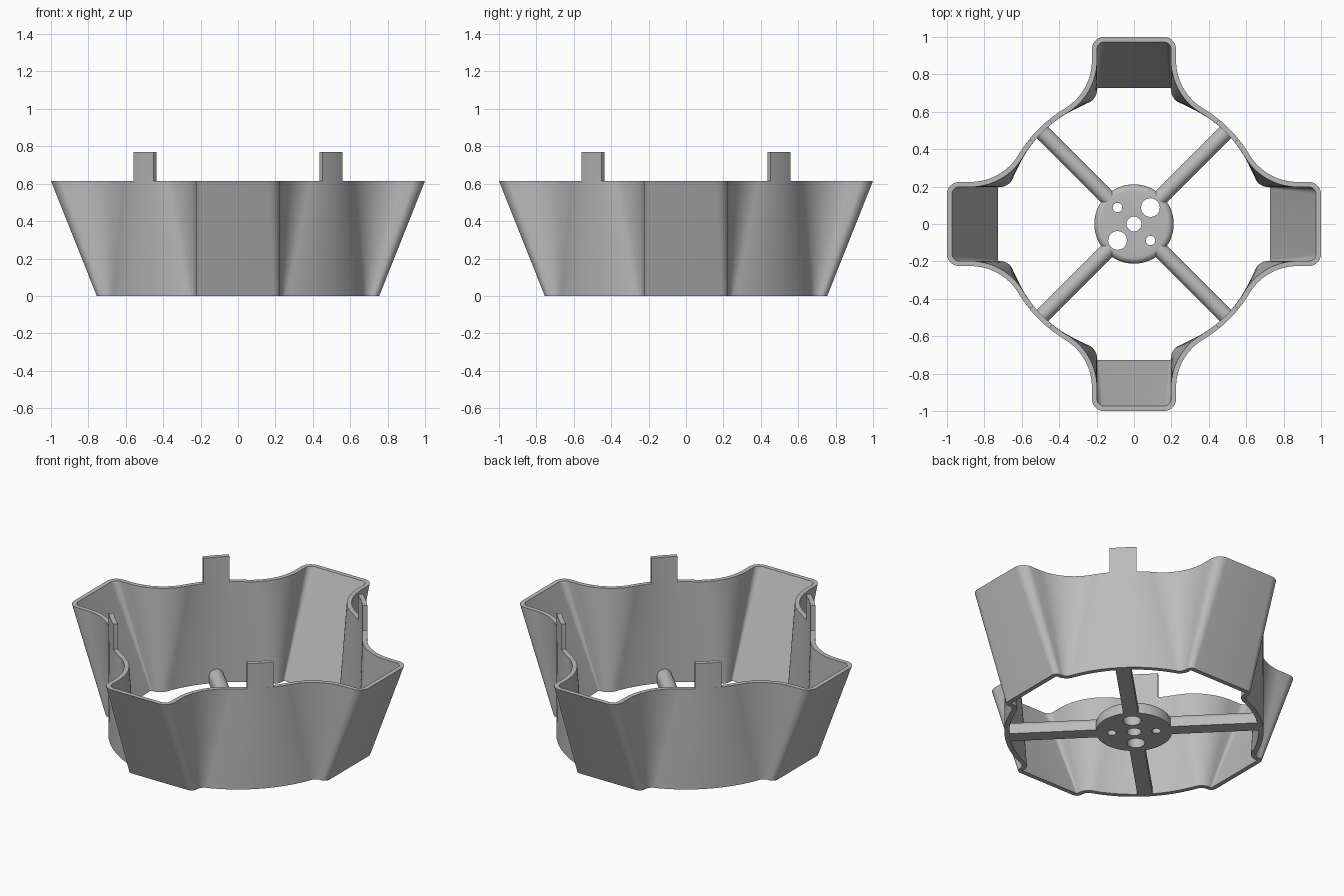
import bpy, bmesh, math
from mathutils import Matrix, Vector

cube = bpy.data.objects.get("Cube")
if cube:
    bpy.data.objects.remove(cube, do_unlink=True)

GREY = (0.5, 0.5, 0.5, 1.0)
grey = bpy.data.materials.new("plain grey")
grey.use_nodes = True
grey.diffuse_color = GREY
grey.node_tree.nodes["Principled BSDF"].inputs["Base Color"].default_value = GREY

HEIGHT, TAB_TOP = 0.615, 0.77
RADIUS, WALL, ARM = 0.72, 0.027, 0.225   # ring radius, wall thickness, arm half width


def loft(name, rings, closed=False):
    """Bridge equal-length loops of points; cap the ends unless closed."""
    bm = bmesh.new()
    loops = [[bm.verts.new(p) for p in ring] for ring in rings]
    n = len(loops[0])
    pairs = list(zip(loops, loops[1:]))
    if closed:
        pairs.append((loops[-1], loops[0]))
    else:
        bm.faces.new(loops[0])
        bm.faces.new(loops[-1])
    for a, b in pairs:
        for i in range(n):
            j = (i + 1) % n
            bm.faces.new((a[i], a[j], b[j], b[i]))
    bmesh.ops.recalc_face_normals(bm, faces=bm.faces)
    mesh = bpy.data.meshes.new(name)
    bm.to_mesh(mesh)
    bm.free()
    mesh.materials.append(grey)
    obj = bpy.data.objects.new(name, mesh)
    bpy.context.collection.objects.link(obj)
    return obj


def smooth(obj):
    bpy.ops.object.select_all(action='DESELECT')
    obj.select_set(True)
    bpy.context.view_layer.objects.active = obj
    bpy.ops.object.shade_smooth_by_angle(angle=math.radians(32))


def arc(cx, cy, r, start, end, steps):
    return [Vector((cx + r * math.cos(start + (end - start) * i / steps),
                    cy + r * math.sin(start + (end - start) * i / steps), 0))
            for i in range(steps + 1)]


def circle(r, z, cx=0, cy=0, steps=64):
    return [p + Vector((0, 0, z)) for p in arc(cx, cy, r, 0, math.tau, steps)[:-1]]


def outline(reach, corner, fillet, inset, z):
    """Ring with four square arms, blended by hollow fillets, offset inward."""
    cy = ARM + fillet
    cx = math.sqrt((RADIUS + fillet) ** 2 - cy ** 2)
    touch = math.atan2(cy, cx)
    half = arc(reach - corner, ARM - corner, corner - inset, 0, math.pi / 2, 8)
    half += arc(cx, cy, fillet + inset, -math.pi / 2, touch - math.pi, 16)
    half += arc(0, 0, RADIUS - inset, touch, math.pi / 4, 12)[1:]
    arm = [Vector((p.x, -p.y, 0)) for p in reversed(half)] + half[:-1]
    return [Matrix.Rotation(q * math.pi / 2, 3, 'Z') @ p + Vector((0, 0, z))
            for q in range(4) for p in arm]


# Flared wall: wide arms at the rim, short ones at the base
top = dict(reach=1.0, corner=0.065, fillet=0.30, z=HEIGHT)
base = dict(reach=0.755, corner=0.034, fillet=0.045, z=0)
smooth(loft("flared_wall", [outline(inset=0, **base), outline(inset=0, **top),
                            outline(inset=WALL, **top), outline(inset=WALL, **base)],
            closed=True))

# Hub disc with a rounded upper edge
HUB, THICK, ROUND = 0.212, 0.08, 0.035
edge = arc(HUB - ROUND, THICK - ROUND, ROUND, 0, math.pi / 2, 8)
hub = loft("hub", [circle(HUB, 0)] + [circle(p.x, p.y) for p in edge])

# Holes through the hub
for x, y, r in ((0, 0, 0.04), (1, 1, 0.05), (-1, -1, 0.05), (-1, 1, 0.025), (1, -1, 0.025)):
    x, y = x * 0.088, y * 0.088
    cutter = loft("hole_cutter", [circle(r, z, x, y, 32) for z in (-0.1, 0.2)])
    cutter.hide_render = True
    bpy.context.view_layer.objects.active = hub
    cut = hub.modifiers.new("hole", 'BOOLEAN')
    cut.operation, cut.solver, cut.object = 'DIFFERENCE', 'EXACT', cutter
    bpy.ops.object.modifier_apply(modifier=cut.name)
    bpy.data.objects.remove(cutter, do_unlink=True)
smooth(hub)

# Round-topped spokes and rim tabs on the diagonals
SPOKE = 0.042
section = [Vector((-SPOKE, 0, 0)), Vector((SPOKE, 0, 0))] + arc(0, SPOKE, SPOKE, 0, math.pi, 16)
half_tab = math.radians(6)
tab = (arc(0, 0, RADIUS, -half_tab, half_tab, 6)
       + arc(0, 0, RADIUS - WALL, half_tab, -half_tab, 6))
for i, place in enumerate(("back_left", "back_right", "front_right", "front_left")):
    turn = Matrix.Rotation(math.pi / 4 + i * math.pi / 2, 3, 'Z')
    smooth(loft("spoke_" + place, [[turn @ Vector((d, p.x, p.y)) for p in section]
                                   for d in (0.185, RADIUS - WALL / 2)]))
    smooth(loft("tab_" + place, [[turn @ p + Vector((0, 0, z)) for p in tab]
                                 for z in (HEIGHT, TAB_TOP)]))
